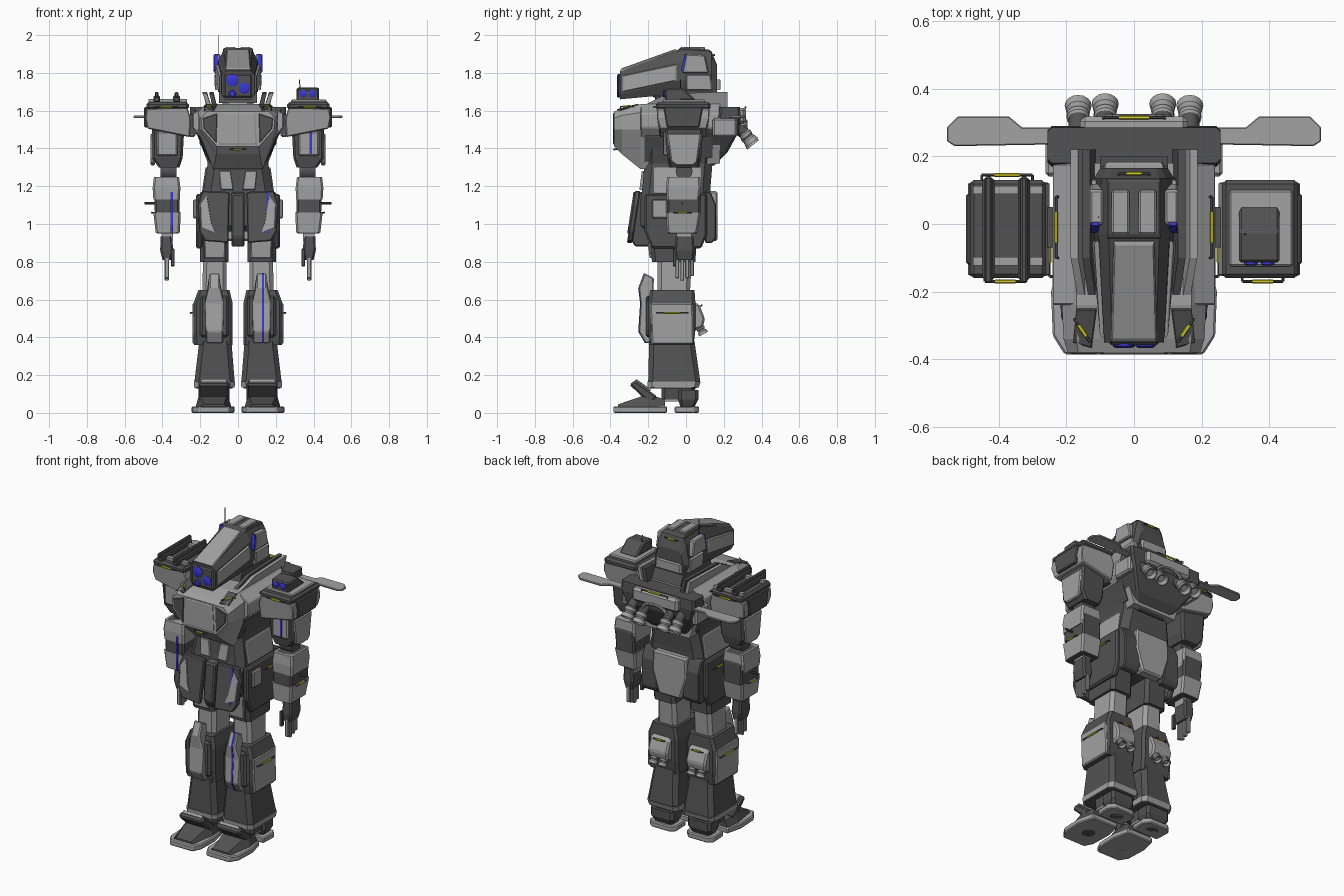
import bpy, bmesh, math
from mathutils import Vector as V

def mat(name, c):
    m = bpy.data.materials.new(name)
    m.diffuse_color = (*c, 1)
    return m
DARK, LIGHT = mat("dark_grey", (.085,) * 3), mat("light_grey", (.36,) * 3)
BLUE, YELLOW = mat("blue", (.04, .04, .65)), mat("yellow", (.7, .65, .02))

def loft(name, rings, m=DARK, mirror=False, bevel=0, smooth=False):
    bm = bmesh.new()
    rs = [[bm.verts.new(p) for p in r] for r in rings]
    n = len(rs[0])
    for a, b in zip(rs, rs[1:]):
        for i in range(n):
            bm.faces.new((a[i], a[(i + 1) % n], b[(i + 1) % n], b[i]))
    bm.faces.new(rs[0])
    bm.faces.new(rs[-1])
    bmesh.ops.recalc_face_normals(bm, faces=bm.faces)
    me = bpy.data.meshes.new(name)
    bm.to_mesh(me)
    bm.free()
    me.materials.append(m)
    if smooth:
        me.polygons.foreach_set("use_smooth", [True] * len(me.polygons))
        me.set_sharp_from_angle(angle=math.radians(35))
    ob = bpy.data.objects.new(name, me)
    bpy.context.collection.objects.link(ob)
    if bevel:
        b = ob.modifiers.new("bevel", "BEVEL")
        b.width, b.segments = bevel, 1
    if mirror:
        ob.modifiers.new("mirror", "MIRROR")
    return ob

def slab(name, axis, prof, lo, hi, m=DARK, mirror=False, bevel=0):
    f = {"x": lambda u, v, t: (t, u, v), "y": lambda u, v, t: (u, t, v), "z": lambda u, v, t: (u, v, t)}[axis]
    return loft(name, [[f(u, v, t) for u, v in prof] for t in (lo, hi)], m, mirror, bevel)

def box(name, x0, x1, y0, y1, z0, z1, m=DARK, mirror=False, bevel=0):
    return slab(name, "z", [(x0, y0), (x1, y0), (x1, y1), (x0, y1)], z0, z1, m, mirror, bevel)

def stack(name, secs, c, m=DARK, mirror=False, bevel=0):
    # chamfered rectangles (z, x0, x1, y0, y1) piled up in z
    return loft(name, [[(x0 + c, y0, z), (x1 - c, y0, z), (x1, y0 + c, z), (x1, y1 - c, z), (x1 - c, y1, z),
                        (x0 + c, y1, z), (x0, y1 - c, z), (x0, y0 + c, z)] for z, x0, x1, y0, y1 in secs], m, mirror, bevel)

def hull(name, secs, m=DARK):
    # half outlines (x, z) mirrored and lofted along y
    return loft(name, [[(x, y, z) for x, z in h] + [(-x, y, z) for x, z in h[::-1]] for y, h in secs], m)

def panel(name, pts, out, m=LIGHT, mirror=False, t=.01, inset=.93):
    pts = [V(p) for p in pts]
    c = sum(pts, V()) / len(pts)
    n = (pts[1] - pts[0]).cross(pts[2] - pts[0]).normalized()
    n *= 1 if n.dot(V(out)) > 0 else -1
    return loft(name, [[p - n * .012 for p in pts], [p + n * t * .5 for p in pts],
                       [c + (p - c) * inset + n * t for p in pts]], m, mirror)

def lathe(name, p, d, prof, m=LIGHT, mirror=False, n=16):
    q = V(d).to_track_quat("Z", "Y")
    ring = lambda t, r: [V(p) + q @ V((r * math.cos(2 * math.pi * i / n), r * math.sin(2 * math.pi * i / n), t)) for i in range(n)]
    return loft(name, [ring(t, r) for t, r in prof], m, mirror, smooth=n > 8)

def rod(name, a, b, r, m=DARK, mirror=False, n=8):
    d = V(b) - V(a)
    return lathe(name, a, d, [(0, r), (d.length, r)], m, mirror, n)

def handle(name, a, b, out, mirror=True):
    a, b, o = V(a), V(b), V(out).normalized() * .01
    rod(name + "_bar", a + o, b + o, .004, DARK, mirror, 6)
    for e in (a, b):
        rod(name + "_post", e - o, e + o, .004, DARK, mirror, 6)
    rod(name + "_grip", a.lerp(b, .25) + o, a.lerp(b, .75) + o, .006, YELLOW, mirror, 6)

NOZZLE = lambda s: [(0, .6 * s), (.3 * s, .85 * s), (.7 * s, .85 * s), (.95 * s, .65 * s), (1.2 * s, .9 * s),
                    (1.8 * s, s), (1.8 * s, .85 * s), (1.4 * s, .5 * s)]

# Head
hull("head", [(-.35, [(.065, 1.81), (.088, 1.79), (.088, 1.69), (.07, 1.66)]),
              (-.03, [(.075, 1.925), (.105, 1.86), (.118, 1.76), (.09, 1.69)]),
              (.135, [(.075, 1.915), (.095, 1.88), (.118, 1.76), (.105, 1.70)]),
              (.165, [(.065, 1.84), (.08, 1.82), (.1, 1.76), (.1, 1.70)])])
panel("head_brow_panel", [(-.068, -.345, 1.812), (.068, -.345, 1.812), (.06, -.05, 1.918), (-.06, -.05, 1.918)], (0, 0, 1))
panel("snout_side_panel", [(.09, -.335, 1.785), (.09, -.335, 1.70), (.115, -.05, 1.76), (.108, -.05, 1.845)], (1, 0, 0), LIGHT, True)
panel("head_side_panel", [(.112, 0, 1.71), (.112, .14, 1.71), (.116, .13, 1.79), (.116, 0, 1.79)], (1, 0, 0), LIGHT, True)
slab("head_roof", "x", [(-.06, 1.90), (-.035, 1.932), (.13, 1.922), (.145, 1.88)], -.08, .08, DARK, False, .006)
box("roof_plate", .014, .066, -.03, .1, 1.92, 1.938, LIGHT, True, .005)
slab("ear_box", "x", [(-.02, 1.80), (.0, 1.90), (.1, 1.895), (.12, 1.80)], .092, .13, LIGHT, True, .006)
panel("ear_light", [(.103, -.022, 1.81), (.129, -.022, 1.81), (.125, -.002, 1.9), (.103, -.002, 1.9)], (0, -1, 0), BLUE, True, .005)
box("snout_face", -.075, .075, -.358, -.34, 1.67, 1.795, DARK, False, .008)
for x, z, r in ((-.03, 1.76, .033), (.034, 1.718, .03), (-.03, 1.69, .02)):
    lathe("eye_lens", (x, -.345, z), (0, -1, 0), [(0, r), (.016, r), (.021, r * .7)], BLUE)
lathe("rear_lens", (0, .13, 1.825), (0, 1, .2), [(0, .03), (.025, .03), (.032, .018)], BLUE)
panel("head_rear_panel", [(-.09, .165, 1.71), (.09, .165, 1.71), (.085, .165, 1.765), (-.085, .165, 1.765)], (0, 1, 0), t=.018)
handle("head_handle", (-.045, .14, 1.89), (.045, .14, 1.89), (0, 1, .5), False)
rod("head_antenna", (-.105, .02, 1.88), (-.105, .02, 2.0), .002, DARK)
stack("neck", [(1.58, -.09, .09, -.13, .13), (1.71, -.07, .07, -.1, .12)], .03, LIGHT)
slab("jaw_guard", "x", [(-.12, 1.64), (-.1, 1.70), (.17, 1.70), (.2, 1.64)], -.1, .1)

# Chest and waist
hull("chest", [(-.38, [(.165, 1.595), (.195, 1.56), (.19, 1.5), (.11, 1.41)]),
               (-.34, [(.17, 1.61), (.208, 1.575), (.205, 1.5), (.115, 1.37)]),
               (-.24, [(.17, 1.635), (.213, 1.59), (.213, 1.5), (.13, 1.29)]),
               (.18, [(.17, 1.635), (.213, 1.59), (.213, 1.5), (.15, 1.32)])], LIGHT)
panel("chest_front_panel", [(-.09, -.38, 1.59), (.09, -.38, 1.59), (.1, -.38, 1.42), (-.1, -.38, 1.42)], (0, -1, 0), t=.006)
panel("chest_cheek", [(.11, -.38, 1.585), (.185, -.38, 1.56), (.18, -.38, 1.505), (.115, -.38, 1.43)], (0, -1, 0), DARK, True, .006)
panel("chest_top_panel", [(.125, -.365, 1.602), (.18, -.35, 1.597), (.17, -.25, 1.632), (.11, -.25, 1.632)], (0, 0, 1), DARK, True, .006)
loft("chest_side_pod", [[(.17, y, 1.632), (.24, y, 1.585), (.24, y, 1.51), (.19, y, 1.45)] for y in (-.24, .18)], LIGHT, True, .005)
panel("chest_flank", [(.205, -.22, 1.47), (.21, .14, 1.47), (.165, .14, 1.35), (.145, -.22, 1.33)], (1, 0, -.4), DARK, True, .005)
handle("chest_handle", (.13, -.345, 1.612), (.175, -.28, 1.615), (0, -.3, 1))
handle("belly_handle", (-.04, -.37, 1.395), (.04, -.37, 1.395), (0, -1, 0), False)
for x, d, m in ((.11, .02, DARK), (.14, .025, LIGHT)):
    loft("collar_rail", [[(x + o, -.24, 1.62), (x + d + o, -.1, 1.69), (x + d + o, .22, 1.70), (x + o, .22, 1.60)] for o in (0, .022)], m, True)
handle("shoulder_handle", (.225, -.1, 1.597), (.225, .08, 1.597), (.6, 0, 1))
stack("waist", [(1.13, -.19, .19, -.24, .13), (1.2, -.18, .18, -.23, .13), (1.32, -.16, .16, -.22, .14), (1.46, -.2, .2, -.22, .16)], .04)
panel("waist_side_panel", [(.186, -.17, 1.16), (.186, .08, 1.16), (.166, .08, 1.3), (.166, -.17, 1.3)], (1, 0, 0), LIGHT, True, .006)
panel("waist_front_panel", [(.025, -.237, 1.18), (.09, -.237, 1.18), (.1, -.224, 1.28), (.04, -.224, 1.28)], (0, -1, 0), LIGHT, True)

# Backpack, wings and thrusters
stack("backpack", [(1.31, -.1, .1, .08, .15), (1.38, -.16, .16, .08, .22), (1.49, -.23, .23, .1, .28),
                   (1.56, -.255, .255, .17, .29), (1.62, -.255, .255, .18, .285)], .012)
box("backpack_rear_plate", -.16, .16, .27, .318, 1.53, 1.615, LIGHT, False, .015)
handle("backpack_handle", (-.09, .312, 1.608), (.09, .312, 1.608), (0, .3, 1), False)
slab("backpack_side_block", "x", [(.14, 1.46), (.27, 1.46), (.27, 1.56), (.14, 1.56)], .225, .262, LIGHT, True, .01)
slab("wing", "z", [(.24, .235), (.53, .23), (.553, .245), (.553, .285), (.52, .318), (.37, .318), (.33, .285), (.24, .285)],
     1.562, 1.574, LIGHT, True, .003)
for x, y, z in ((.165, .305, 1.487), (.085, .31, 1.475)):
    lathe("thruster", (x, y, z), (0, .6, -.75), NOZZLE(.04), LIGHT, True)
    rod("thruster_mount", (x, y - .06, z + .04), (x, y + .01, z - .005), .028, DARK, True, 12)
arc = [(.085 * math.cos(a), 1.5 + .045 * math.sin(a)) for a in [math.pi * i / 8 for i in range(9)]]
for (x0, z0), (x1, z1) in zip(arc, arc[1:]):
    rod("thruster_pipe", (x0, .315, z0), (x1, .315, z1), .01, LIGHT)

# Shoulders
loft("shoulder", [[(.255, y + s, 1.46), (.48, y + s, 1.505), (.49, y, 1.56), (.485, y, 1.61), (.27, y, 1.625), (.25, y, 1.56)]
                  for y, s in ((-.155, .015), (.125, -.015))], LIGHT, True, .006)
box("shoulder_cap", .26, .485, -.16, .13, 1.605, 1.645, DARK, True, .012)
slab("shoulder_side_plate", "x", [(-.1, 1.51), (-.12, 1.62), (.09, 1.62), (.07, 1.51)], .47, .497, DARK, True, .006)
box("shoulder_joint", .2, .28, -.07, .05, 1.48, 1.58, DARK, True)
handle("shoulder_front_handle", (.32, -.16, 1.62), (.44, -.16, 1.62), (0, -1, 0))
# Left launcher rails
for x in (-.43, -.325):
    box("launch_rail", x - .018, x + .018, -.165, .135, 1.645, 1.68, DARK, False, .006)
    box("rail_top", x - .01, x + .01, -.175, .14, 1.67, 1.698, DARK, False, .005)
for y in (-.11, .1):
    box("rail_crossbar", -.475, -.27, y - .012, y + .012, 1.64, 1.662, LIGHT)
handle("launcher_rear_handle", (-.45, .135, 1.62), (-.3, .135, 1.62), (0, 1, 0), False)
# Right sensor pod
box("sensor_base", .28, .47, -.125, .1, 1.64, 1.658, LIGHT, False, .006)
slab("sensor_pod", "x", [(-.11, 1.65), (-.115, 1.715), (-.02, 1.722), (.055, 1.655)], .31, .43, DARK, False, .008)
for x in (.345, .395):
    lathe("sensor_lens", (x, -.105, 1.69), (0, -1, 0), [(0, .02), (.014, .02), (.018, .012)], BLUE)
rod("sensor_antenna", (.33, -.03, 1.70), (.325, -.03, 1.765), .0025)

# Arms
stack("upper_arm", [(1.3, .31, .42, -.09, .07), (1.35, .293, .455, -.1, .08), (1.5, .285, .455, -.11, .09)], .012, DARK, True)
slab("upper_arm_side_plate", "x", [(-.1, 1.48), (-.08, 1.33), (-.05, 1.31), (.04, 1.31), (.06, 1.33), (.08, 1.48)], .44, .462, LIGHT, True, .006)
box("upper_arm_front_plate", .32, .43, -.12, -.09, 1.36, 1.49, LIGHT, True, .008)
rod("elbow_joint", (.325, -.01, 1.28), (.41, -.01, 1.28), .045, DARK, True, 12)
stack("forearm", [(.95, .315, .43, -.095, .055), (1.05, .31, .44, -.1, .075), (1.18, .31, .445, -.1, .08), (1.25, .325, .435, -.09, .07)], .01, DARK, True)
stack("forearm_cuff", [(.955, .308, .436, -.1, .06), (1.06, .303, .448, -.106, .078)], .01, LIGHT, True)
stack("forearm_guard", [(1.13, .308, .448, -.103, .07), (1.19, .305, .452, -.106, .078), (1.25, .312, .445, -.1, .075)], .01, LIGHT, True)
handle("forearm_handle", (.446, -.065, 1.06), (.446, .03, 1.06), (1, 0, 0))
rod("forearm_stub", (.42, -.02, 1.11), (.495, -.02, 1.11), .007, DARK, True)
box("wrist", .345, .405, -.05, .03, .91, .97, LIGHT, True)
stack("palm", [(.81, .352, .4, -.055, .04), (.86, .342, .412, -.06, .045), (.935, .35, .41, -.055, .04)], .01, DARK, True)
for i in range(4):
    y = -.056 + i * .026
    box("finger", .365, .388, y, y + .02, .70 + .012 * abs(i - 1), .825, LIGHT, True, .004)
box("thumb", .335, .355, -.07, -.045, .775, .87, DARK, True, .004)
box("upper_arm_stripe", .379, .391, -.123, -.11, 1.37, 1.5, BLUE)
box("forearm_stripe", -.357, -.345, -.11, -.09, .955, 1.17, BLUE)

# Hips and skirts
box("pelvis", -.18, .18, -.24, .12, .96, 1.16, DARK, False, .03)
slab("crotch_plate", "x", [(-.24, 1.17), (-.28, 1.16), (-.3, .93), (-.27, .88), (-.1, .88), (-.1, 1.17)], -.035, .035, DARK, False, .008)
def tilt(prof, dy):
    return [(x, -.272 - (1.17 - z) * .15 + dy, z) for x, z in prof]
skirt = [(.045, 1.17), (.19, 1.175), (.215, 1.1), (.205, .96), (.175, .91), (.05, .90)]
loft("front_skirt", [tilt(skirt, .03), tilt(skirt, 0)], DARK, True, .006)
panel("front_skirt_panel", tilt([(.165, 1.15), (.2, 1.1), (.195, .98), (.12, .95), (.14, 1.0)], 0), (0, -1, 0), LIGHT, True, .006)
loft("front_skirt_stripe", [tilt([(.15, 1.17), (.162, 1.17), (.162, .95), (.15, .95)], d) for d in (0, -.006)], BLUE)
slab("side_skirt", "x", [(-.22, 1.16), (-.22, .96), (-.18, .87), (.08, .87), (.11, .94), (.11, 1.16)], .185, .222, DARK, True, .01)
box("skirt_pouch", .2, .238, -.18, -.1, 1.03, 1.13, LIGHT, True, .006)
handle("side_skirt_handle", (.222, -.06, 1.1), (.222, .05, 1.1), (1, 0, 0))
slab("rear_skirt", "x", [(.09, 1.17), (.13, 1.17), (.16, 1.1), (.16, .93), (.14, .9), (.1, .9)], .09, .2, DARK, True, .006)
slab("rear_centre_plate", "y", [(-.115, 1.175), (.115, 1.175), (.12, 1.05), (.075, .91), (-.075, .91), (-.12, 1.05)], .1, .168, LIGHT, False, .01)

# Legs
stack("thigh", [(.62, .06, .19, -.15, .02), (.8, .06, .185, -.15, .03), (1.0, .06, .185, -.15, .03)], .02, LIGHT, True)
stack("thigh_armour", [(.8, .05, .2, -.18, .05), (1.0, .05, .205, -.2, .06)], .02, DARK, True)
panel("thigh_front_panel", [(.07, -.183, .82), (.175, -.183, .82), (.18, -.198, .96), (.065, -.198, .96)], (0, -1, 0), LIGHT, True)
stack("upper_shin", [(.36, .028, .232, -.19, .04), (.44, .028, .236, -.2, .05), (.58, .028, .236, -.2, .05), (.65, .045, .21, -.19, .045)], .015, DARK, True)
slab("shin_side_plate", "x", [(-.18, .365), (-.19, .58), (.035, .58), (.04, .365)], .22, .241, LIGHT, True, .006)
handle("shin_handle", (.24, -.155, .53), (.24, .01, .53), (1, 0, 0))
stack("lower_shin", [(.13, .03, .225, -.19, .055), (.17, .018, .23, -.2, .075), (.38, .035, .205, -.195, .045)], .025, DARK, True)
stack("shin_hem", [(.135, .018, .232, -.203, .068), (.165, .015, .234, -.205, .078)], .025, LIGHT, True)
knee = [(-.18, .37), (-.215, .37), (-.25, .43), (-.24, .58), (-.25, .66), (-.22, .74), (-.17, .715)]
loft("knee_plate", [[(x + s * (.018 if z > .65 else 0), y, z) for y, z in knee] for x, s in ((.08, 1), (.17, -1))], LIGHT, True, .006)
slab("knee_stripe", "x", [(y - .003, z) for y, z in knee], .126, .138, BLUE)
box("knee_flank", .05, .2, -.213, -.17, .4, .62, DARK, True, .012)
slab("calf_pack", "x", [(.03, .59), (.07, .575), (.1, .5), (.09, .455), (.03, .43)], .065, .2, LIGHT, True, .01)
handle("calf_handle", (.095, .073, .565), (.17, .073, .565), (0, 1, .4))
for x in (.1, .165):
    lathe("calf_nozzle", (x, .07, .46), (0, .45, -.85), NOZZLE(.027), LIGHT, True)

# Feet
slab("toe_sole", "z", [(.05, -.385), (.205, -.385), (.24, -.33), (.245, -.2), (.22, -.1), (.04, -.1), (.018, -.2), (.022, -.33)], 0, .035, LIGHT, True, .006)
loft("toe_cap", [[(x0, y, .03), (x1, y, .03), (x1 - .02, y, z), (x0 + .02, y, z)] for y, x0, x1, z in
                 ((-.36, .055, .2, .045), (-.2, .035, .225, .1), (-.11, .045, .215, .07))], DARK, True)
slab("instep_guard", "x", [(-.3, .15), (-.27, .172), (-.15, .085), (-.19, .045)], .045, .21, DARK, True, .01)
panel("instep_panel", [(.06, -.27, .172), (.195, -.27, .172), (.185, -.19, .115), (.07, -.19, .115)], (0, -.5, 1), LIGHT, True)
stack("ankle", [(.07, .07, .19, -.13, .04), (.15, .06, .2, -.13, .05)], .02, DARK, True)
slab("heel_sole", "z", [(.04, -.06), (.22, -.06), (.225, .04), (.195, .07), (.065, .07), (.035, .04)], 0, .035, LIGHT, True, .006)
stack("heel", [(.03, .07, .19, -.03, .045), (.07, .05, .21, -.04, .065), (.12, .05, .21, -.04, .065)], .015, DARK, True)
box("foot_link", .07, .19, -.11, -.03, .06, .1, LIGHT, True)
for y in (-.25, 0):
    lathe("sole_disc", (.13, y, .02), (0, 0, -1), [(0, .04), (.02, .04)], DARK, True)
